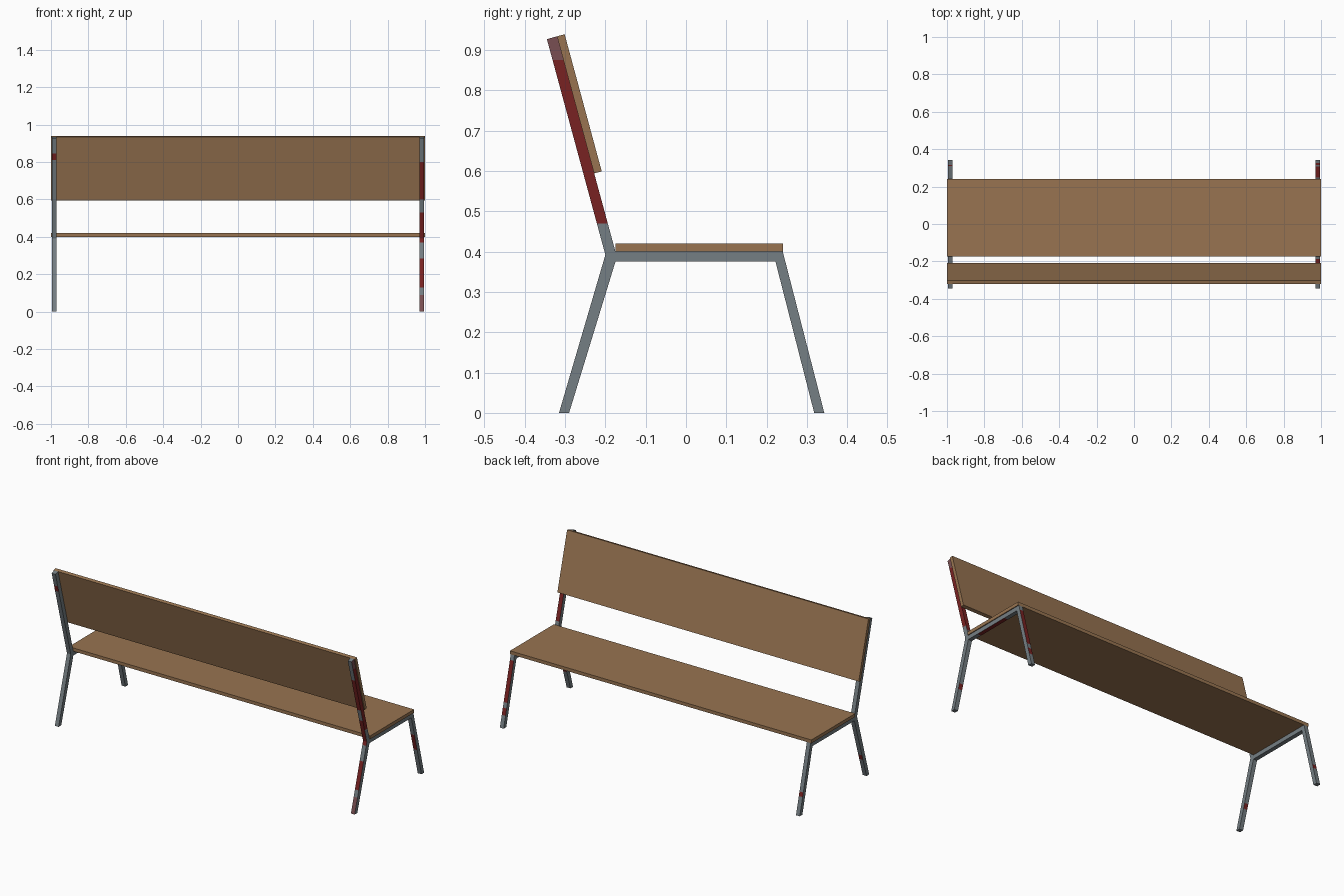
import bpy, bmesh
from mathutils import Vector

if "Cube" in bpy.data.objects:
    bpy.data.objects.remove(bpy.data.objects["Cube"])


def material(name, srgb):
    m = bpy.data.materials.new(name)
    lin = [((c / 255 + 0.055) / 1.055) ** 2.4 for c in srgb]
    m.diffuse_color = (*lin, 1)
    m.use_nodes = True
    m.node_tree.nodes["Principled BSDF"].inputs["Base Color"].default_value = m.diffuse_color
    return m


WOOD = material("wood", (152, 116, 81))
STEEL = material("grey steel", (117, 126, 131))
RED = material("dark red paint", (121, 34, 34))
WORN = material("worn red paint", (121, 79, 82))


def extrude(name, profile, x0, x1, mats, patches=(), axis=2):
    """Extrude a (y, z) profile along x; patches = (face side, low, high, material index)."""
    bm = bmesh.new()
    face = bm.faces.new([bm.verts.new((x0, y, z)) for y, z in profile])
    ext = bmesh.ops.extrude_face_region(bm, geom=[face])["geom"]
    bmesh.ops.translate(bm, vec=(x1 - x0, 0, 0),
                        verts=[v for v in ext if isinstance(v, bmesh.types.BMVert)])
    bmesh.ops.recalc_face_normals(bm, faces=bm.faces)
    # cut the faces at paint boundaries
    normal = Vector((0, 0, 0))
    normal[axis] = 1
    for level in sorted({p for patch in patches for p in patch[1:3]}):
        bmesh.ops.bisect_plane(bm, geom=bm.verts[:] + bm.edges[:] + bm.faces[:],
                               plane_co=normal * level, plane_no=normal)
    bm.normal_update()
    sides = {"+x": (1, 0, 0), "-x": (-1, 0, 0), "+y": (0, 1, 0),
             "-y": (0, -1, 0), "-z": (0, 0, -1)}
    for f in bm.faces:
        c = f.calc_center_median()[axis]
        for side, lo, hi, index in patches:
            if f.normal.dot(Vector(sides[side])) > 0.8 and lo < c < hi:
                f.material_index = index
    mesh = bpy.data.meshes.new(name)
    bm.to_mesh(mesh)
    bm.free()
    for m in mats:
        mesh.materials.append(m)
    ob = bpy.data.objects.new(name, mesh)
    bpy.context.collection.objects.link(ob)
    return ob


# Boards
extrude("seat", [(-0.175, 0.40), (0.24, 0.40), (0.24, 0.42), (-0.175, 0.42)], -1, 1, [WOOD])
extrude("backrest", [(-0.228, 0.594), (-0.209, 0.599), (-0.301, 0.939), (-0.320, 0.934)],
        -1, 1, [WOOD])

# Bent tube members of each side frame
PROFILES = {
    "back_leg": [(-0.315, 0), (-0.29, 0), (-0.175, 0.375), (-0.175, 0.40), (-0.20, 0.392)],
    "back_post": [(-0.20, 0.392), (-0.175, 0.40), (-0.320, 0.934), (-0.345, 0.927)],
    "seat_rail": [(-0.175, 0.375), (0.222, 0.375), (0.24, 0.40), (-0.175, 0.40)],
    "front_leg": [(0.318, 0), (0.343, 0), (0.24, 0.40), (0.222, 0.375)],
}

# Remaining paint patches on the tubes
PAINT = {
    ("right", "back_leg"): [("-y", 0.13, 0.285, 1), ("-y", -0.01, 0.09, 2),
                            ("-y", 0.37, 0.41, 1), ("+y", 0.11, 0.14, 1)],
    ("right", "back_post"): [("-y", 0.38, 0.53, 1), ("-y", 0.60, 0.80, 1),
                             ("+x", 0.47, 0.875, 1), ("+x", 0.875, 0.95, 2),
                             ("+y", 0.44, 0.60, 1)],
    ("right", "seat_rail"): [("-z", -0.10, 0.12, 1)],
    ("right", "front_leg"): [("+y", 0.14, 0.37, 1), ("+y", 0.07, 0.11, 1),
                             ("-y", 0.16, 0.26, 1)],
    ("left", "back_leg"): [("+y", 0.11, 0.14, 1)],
    ("left", "back_post"): [("-y", 0.81, 0.845, 1)],
    ("left", "front_leg"): [("+y", 0.105, 0.13, 1)],
}

for side, s in (("left", -1), ("right", 1)):
    for part, profile in PROFILES.items():
        extrude(f"{side}_{part}", profile, s * 0.97, s * 0.995, [STEEL, RED, WORN],
                PAINT.get((side, part), ()), 1 if part == "seat_rail" else 2)
